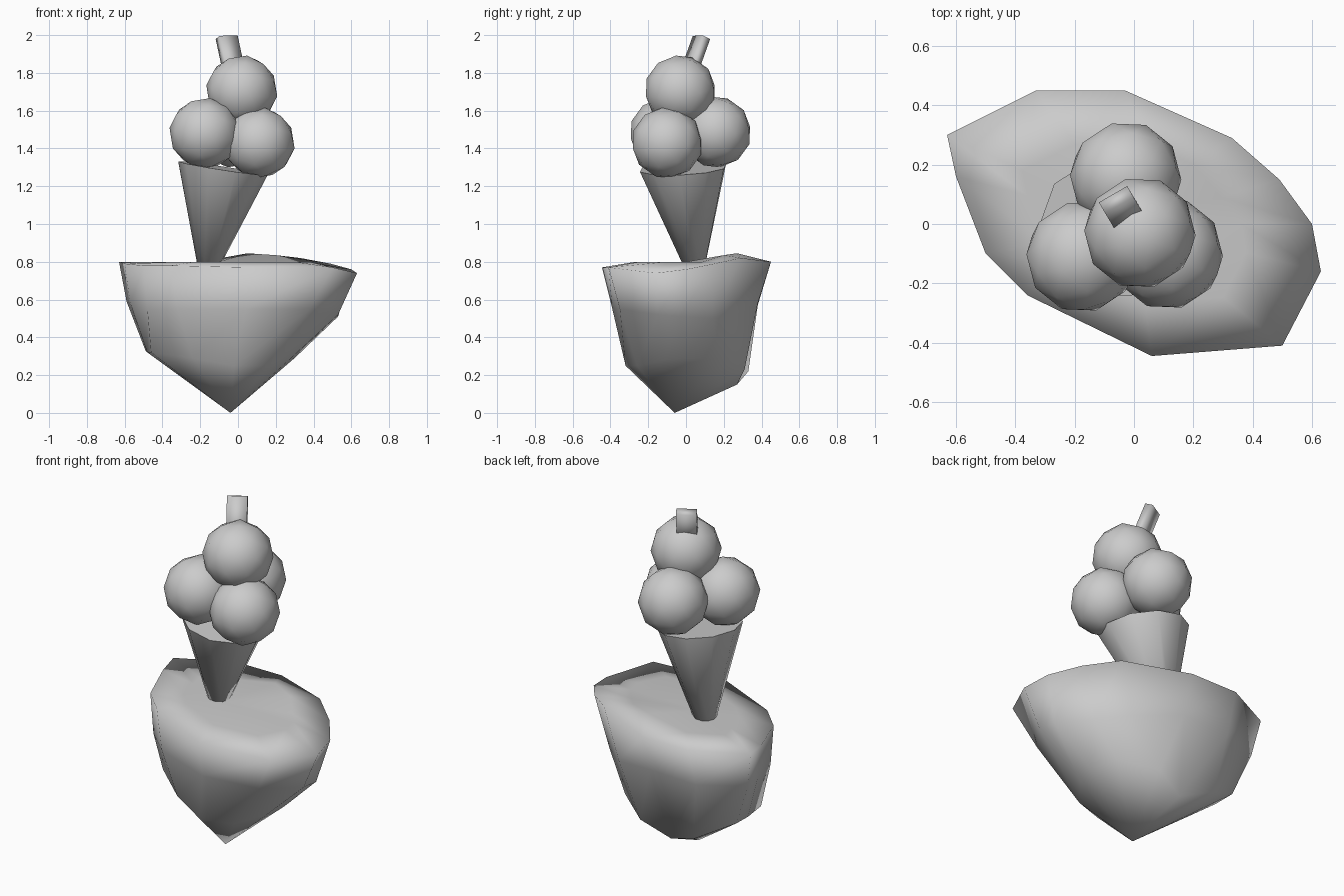
import bpy, bmesh, math
from mathutils import Vector, Matrix

if "Cube" in bpy.data.objects:
    bpy.data.objects.remove(bpy.data.objects["Cube"])


def finish(name, bm, angle=180):
    bmesh.ops.recalc_face_normals(bm, faces=bm.faces)
    me = bpy.data.meshes.new(name)
    bm.to_mesh(me)
    bm.free()
    ob = bpy.data.objects.new(name, me)
    bpy.context.collection.objects.link(ob)
    bpy.ops.object.select_all(action='DESELECT')
    ob.select_set(True)
    bpy.context.view_layer.objects.active = ob
    bpy.ops.object.shade_smooth_by_angle(angle=math.radians(angle))
    return ob


# Floating rock: three irregular rings, a pointed foot and a nearly flat top
rim = [(-.63, .30, .80), (-.33, .45, .80), (-.03, .45, .80), (.33, .29, .82),
       (.49, .15, .79), (.60, 0, .76), (.63, -.16, .74), (.50, -.41, .77),
       (.06, -.445, .77), (-.36, -.24, .78), (-.50, -.10, .78), (-.60, .16, .79)]
middle = [(-.59, .27, .59), (-.33, .38, .57), (-.03, .38, .58), (.24, .28, .52),
          (.40, .14, .50), (.53, -.03, .51), (.53, -.15, .52), (.38, -.35, .55),
          (.04, -.39, .55), (-.32, -.25, .55), (-.48, -.10, .55), (-.57, .15, .58)]
low = [(-.49, .23, .33), (-.28, .33, .22), (-.09, .27, .15), (.08, .31, .23),
       (.27, .18, .28), (.30, 0, .29), (.27, -.12, .28), (.16, -.26, .25),
       (-.02, -.32, .25), (-.24, -.22, .29), (-.46, -.04, .32), (-.48, .11, .32)]
inner = [(x * .6, y * .6, .80) for x, y, z in rim]
inner[2] = (.05, .27, .845)
inner[3] = (.20, .20, .835)

bm = bmesh.new()
rings = [[bm.verts.new(p) for p in ring] for ring in (inner, rim, middle, low)]
foot = bm.verts.new((-.04, -.06, 0))
centre = bm.verts.new((-.1, 0, .80))
n = len(rim)
for i in range(n):
    j = (i + 1) % n
    for a, b in zip(rings, rings[1:]):
        bm.faces.new((a[i], a[j], b[j], b[i]))
    bm.faces.new((centre, rings[0][j], rings[0][i]))
    bm.faces.new((foot, rings[-1][i], rings[-1][j]))
finish("rock", bm)

# Leaning wafer cone, its rim almost level from front to back
bottom, top = Vector((-.157, .046, .785)), Vector((-.08, -.016, 1.295))
axis = top - bottom
lean = axis.to_track_quat('Z', 'Y').to_matrix().to_4x4()
bm = bmesh.new()
bmesh.ops.create_cone(bm, cap_ends=True, segments=10, radius1=.06, radius2=.235,
                      depth=axis.length,
                      matrix=Matrix.Translation((bottom + top) / 2) @ lean
                      @ Matrix.Diagonal((.97, 1.05, 1, 1)))
for v in bm.verts:
    if v.co.z > 1:
        v.co.z -= .08 * (v.co.y - top.y)
finish("cone", bm, 100)

# Four scoops
scoops = {"left_scoop": (-.175, -.11, 1.48), "right_scoop": (.112, -.10, 1.43),
          "back_scoop": (-.028, .157, 1.487), "top_scoop": (.02, -.03, 1.705)}
for name, pos in scoops.items():
    bm = bmesh.new()
    bmesh.ops.create_icosphere(bm, subdivisions=2, radius=.19,
                               matrix=Matrix.Translation(pos) @ lean)
    finish(name, bm)

# Flat wafer stick pushed into the top scoop
end, direction = Vector((-.06, .082, 1.988)), Vector((-.03, .05, .14)).normalized()
wide = Vector((.87, .5, 0))
wide = (wide - direction * wide.dot(direction)).normalized()
thin = direction.cross(wide)
rot = Matrix((wide, thin, direction)).transposed().to_4x4()
length = .26
bm = bmesh.new()
bmesh.ops.create_cube(bm, size=1, matrix=Matrix.Translation(end - direction * length / 2)
                      @ rot @ Matrix.Diagonal((.11, .046, length, 1)))
finish("wafer_stick", bm)
